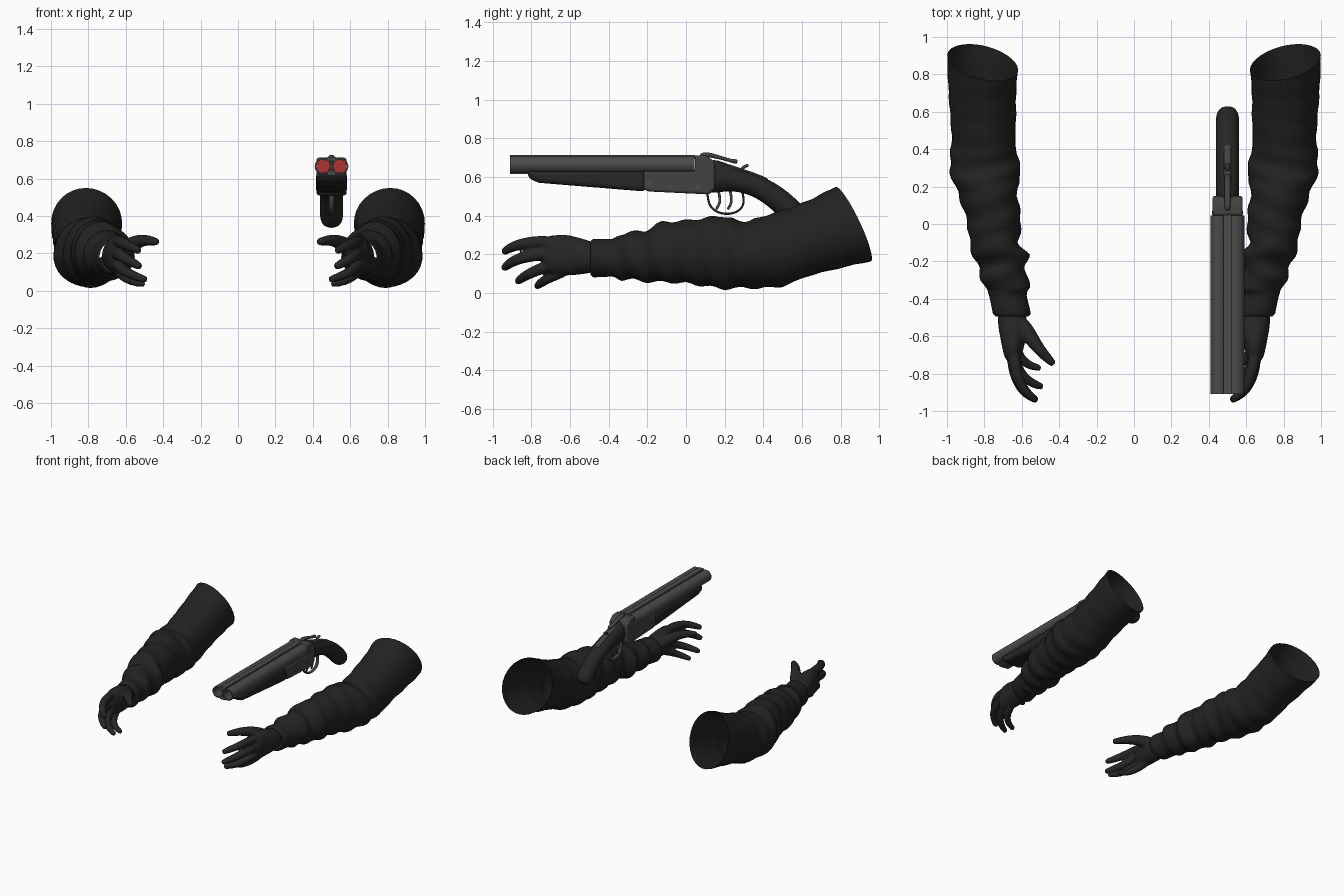
import bpy, bmesh, math
from mathutils import Vector

if "Cube" in bpy.data.objects:
    bpy.data.objects.remove(bpy.data.objects["Cube"], do_unlink=True)


def material(name, r, g, b):
    mat = bpy.data.materials.new(name)
    mat.use_nodes = True
    mat.diffuse_color = (r, g, b, 1)
    shader = next(n for n in mat.node_tree.nodes if n.type == "BSDF_PRINCIPLED")
    shader.inputs["Base Color"].default_value = (r, g, b, 1)
    shader.inputs["Roughness"].default_value = 0.7
    return mat


SLEEVE = material("black cloth", .016, .016, .016)
GLOVE = material("black glove", .019, .019, .019)
BARREL = material("grey barrel steel", .07, .07, .07)
STEEL = material("dark receiver steel", .055, .055, .055)
GRIP = material("black stock", .019, .019, .02)
SHELL = material("red shell", .42, .035, .035)

GUN_X = .5


def ring(cx, y, cz, rx, rz, n, tilt=0, yaw=0, fold=None):
    """Ellipse around the y axis; tilt and yaw lean it along y."""
    points = []
    for i in range(n):
        a = math.tau * i / n
        k = fold(y, a) if fold else 0
        dx, dz = (rx + k) * math.cos(a), (rz + k) * math.sin(a)
        points.append(Vector((cx + dx, y + tilt * dz + yaw * dx, cz + dz)))
    return points


def tube_rings(path, n=8, width=None):
    """Rings along a path of (x, y, z, radius), with a rounded tip."""
    centres = [Vector(p[:3]) for p in path]
    radii = [p[3] for p in path]
    end = (centres[-1] - centres[-2]).normalized()
    centres.append(centres[-1] + end * radii[-1] * .5)
    radii.append(radii[-1] * .65)
    swell = 3 / (2 + math.cos(math.tau / n))
    rings = []
    for i, c in enumerate(centres):
        t = (centres[min(i + 1, len(centres) - 1)] - centres[max(i - 1, 0)]).normalized()
        side = Vector((1, 0, 0))
        side = (side - t * side.dot(t)).normalized()
        up = t.cross(side)
        w = width * radii[i] / max(radii[i], path[min(i, len(path) - 1)][3]) if width else radii[i]
        rings.append([c + swell * (side * w * math.cos(math.tau * k / n)
                                   + up * radii[i] * math.sin(math.tau * k / n)) for k in range(n)])
    return rings


def loft(bm, rings, caps=True, wrap=False):
    loops = [[bm.verts.new(p) for p in r] for r in rings]
    n = len(loops[0])
    pairs = list(zip(loops, loops[1:]))
    if wrap:
        pairs.append((loops[-1], loops[0]))
    for a, b in pairs:
        for i in range(n):
            j = (i + 1) % n
            bm.faces.new((a[i], a[j], b[j], b[i]))
    if caps and not wrap:
        bm.faces.new(loops[0])
        bm.faces.new(loops[-1])


def finish(bm, name, mat, sharp=35):
    bmesh.ops.recalc_face_normals(bm, faces=bm.faces)
    for f in bm.faces:
        f.smooth = True
    for e in bm.edges:
        e.smooth = e.calc_face_angle(0) < math.radians(sharp)
    mesh = bpy.data.meshes.new(name)
    bm.to_mesh(mesh)
    bm.free()
    mesh.materials.append(mat)
    obj = bpy.data.objects.new(name, mesh)
    bpy.context.collection.objects.link(obj)
    return obj


def subdivide(obj, levels=2):
    mod = obj.modifiers.new("Subdivision", "SUBSURF")
    mod.levels = mod.render_levels = levels


def tube(name, path, mat, n=8, width=None):
    bm = bmesh.new()
    loft(bm, tube_rings(path, n, width))
    obj = finish(bm, name, mat, 180)
    subdivide(obj)
    return obj


def prism(name, profile, half, mat, bevel):
    """Side outline of (y, z) points, extruded across the gun."""
    bm = bmesh.new()
    loft(bm, [[Vector((GUN_X + s * half, y, z)) for y, z in profile] for s in (-1, 1)])
    obj = finish(bm, name, mat)
    mod = obj.modifiers.new("Bevel", "BEVEL")
    mod.width, mod.segments = bevel, 3
    return obj


def cylinder(bm, cx, y0, y1, cz, r, n=24):
    loft(bm, [ring(cx, y, cz, r, r, n) for y in (y0, y1)])


# Sleeves: centre y, inner x, outer x, bottom z, top z, lean
sections = [
    (.87, .62, 1, .165, .555, -.47), (.72, .63, .995, .125, .49, -.35),
    (.58, .63, .985, .085, .44, -.25), (.46, .635, .975, .03, .405, -.2),
    (.36, .62, .98, .025, .375, -.15), (.28, .6, .99, .025, .375, -.1),
    (.2, .625, .955, .02, .4, 0), (.1, .615, .92, .035, .39, 0),
    (0, .6, .89, .05, .375, 0), (-.1, .62, .88, .055, .37, 0),
    (-.17, .56, .86, .055, .36, .1), (-.23, .58, .83, .065, .315, .1),
    (-.3, .57, .815, .07, .32, .1), (-.34, .555, .8, .07, .305, 0),
    (-.38, .575, .775, .085, .28, 0), (-.48, .55, .755, .08, .28, 0),
    (-.5, .57, .735, .1, .265, 0)]


def cloth_fold(y, a):
    if y < -.36:
        return 0
    return (.008 if y < .4 else .003) * math.sin(48 * y + 3 * math.cos(a - .6))


STEPS = 4
rings = []
for a, b in zip(sections, sections[1:]):
    for s in range(STEPS):
        y, x0, x1, z0, z1, lean = [p + (q - p) * s / STEPS for p, q in zip(a, b)]
        rings.append(ring((x0 + x1) / 2, y, (z0 + z1) / 2, (x1 - x0) / 2, (z1 - z0) / 2,
                          32, lean, -lean * .45, cloth_fold))
bm = bmesh.new()
loft(bm, rings, caps=False)
sleeves = finish(bm, "sleeves", SLEEVE, 180)
mod = sleeves.modifiers.new("Smooth", "SMOOTH")
mod.factor, mod.iterations = .5, 2
sleeves.modifiers.new("Mirror", "MIRROR")

# Gloves: palm, four curled fingers and thumb fused into one skin
palm = [(-.44, .585, .725, .11, .255), (-.52, .565, .735, .095, .28), (-.6, .57, .72, .085, .305),
        (-.67, .59, .705, .085, .31), (-.74, .605, .69, .11, .285)]
fingers = {
    "index": [(.645, -.66, .265, .034), (.635, -.8, .265, .031), (.59, -.89, .245, .027), (.53, -.94, .215, .021)],
    "middle": [(.655, -.66, .21, .034), (.64, -.81, .195, .031), (.59, -.9, .165, .028), (.525, -.94, .13, .021)],
    "ring": [(.655, -.64, .16, .033), (.635, -.76, .125, .03), (.575, -.84, .085, .026), (.495, -.87, .06, .02)],
    "little": [(.65, -.6, .125, .032), (.625, -.7, .085, .028), (.57, -.755, .05, .024), (.505, -.77, .035, .018)],
    "thumb": [(.63, -.51, .2, .05), (.565, -.585, .25, .043), (.51, -.67, .275, .032), (.435, -.745, .262, .022)]}
bm = bmesh.new()
loft(bm, [ring((x0 + x1) / 2, y, (z0 + z1) / 2, (x1 - x0) / 2, (z1 - z0) / 2, 12)
          for y, x0, x1, z0, z1 in palm])
for path in fingers.values():
    loft(bm, tube_rings(path))
gloves = finish(bm, "gloves", GLOVE, 180)
subdivide(gloves)
mod = gloves.modifiers.new("Fuse", "REMESH")
mod.mode, mod.voxel_size, mod.use_smooth_shade = "VOXEL", .008, True
mod = gloves.modifiers.new("Smooth", "SMOOTH")
mod.factor, mod.iterations = .5, 4
gloves.modifiers.new("Mirror", "MIRROR")

# Hollow barrels with the shells at the breech
barrels, shells = bmesh.new(), bmesh.new()
for s in (-1, 1):
    cx = GUN_X + s * .045
    loft(barrels, [ring(cx, y, .665, r, r, 28) for y, r in
                   ((-.91, .045), (.045, .045), (.045, .037), (-.91, .037))], wrap=True)
    cylinder(shells, cx, -.1, .04, .665, .0365)
finish(barrels, "barrels", BARREL)
finish(shells, "shells", SHELL)
for name, z0, z1 in (("top_rib", .692, .715), ("lower_rib", .615, .638)):
    prism(name, [(-.91, z0), (.05, z0), (.05, z1), (-.91, z1)], .022, BARREL, .002)

# Fore-end under the barrels
prism("fore_end", [(-.825, .632), (-.21, .632), (-.21, .525), (-.76, .57), (-.81, .59)],
      .083, GRIP, .022)

# Receiver with the standing breech
prism("receiver", [(-.22, .63), (-.22, .535), (-.19, .525), (.12, .51), (.15, .54),
                   (.15, .675), (.11, .71), (.046, .712), (.046, .63)], .08, STEEL, .012)
bm = bmesh.new()
for y, z, r in ((-.19, .57, .018), (-.08, .55, .01), (.06, .55, .01)):
    loft(bm, [[Vector((GUN_X + s * .084, y + r * math.cos(math.tau * i / 16),
                       z + r * math.sin(math.tau * i / 16))) for i in range(16)] for s in (-1, 1)])
finish(bm, "receiver_pins", BARREL)


def in_plane(points, r=None):
    """Turn (y, z) or (y, z, radius) points into a path on the gun's centre plane."""
    return [(GUN_X, p[0], p[1], r or p[2]) for p in points]


# Curved pistol stock
tube("pistol_stock", in_plane([(.1, .605, .092), (.17, .603, .083), (.26, .585, .056), (.36, .558, .056),
                               (.45, .508, .06), (.53, .438, .063), (.585, .38, .06)]), GRIP, 12, .062)

# Top lever, tang strap and its screw
tube("top_lever", in_plane([(.07, .712, .01), (.11, .718, .014), (.18, .7, .009), (.24, .682, .009),
                            (.26, .68, .013)]), STEEL, 8, .016)
tube("tang_strap", in_plane([(.13, .685), (.2, .665), (.28, .638), (.36, .613), (.42, .585)], .008),
     STEEL, 8, .018)
tube("tang_knob", in_plane([(.28, .63), (.3, .655), (.32, .66)], .008), STEEL, 8, .013)

# Trigger guard and two triggers
tube("trigger_guard", in_plane([(.11, .53), (.115, .46), (.15, .42), (.21, .405), (.27, .418),
                                (.305, .46), (.29, .53)], .006), STEEL, 8, .014)
for name, y in (("front_trigger", .165), ("rear_trigger", .225)):
    tube(name, in_plane([(y, .54), (y + .012, .49), (y + .008, .46), (y - .008, .435)], .007), STEEL)
